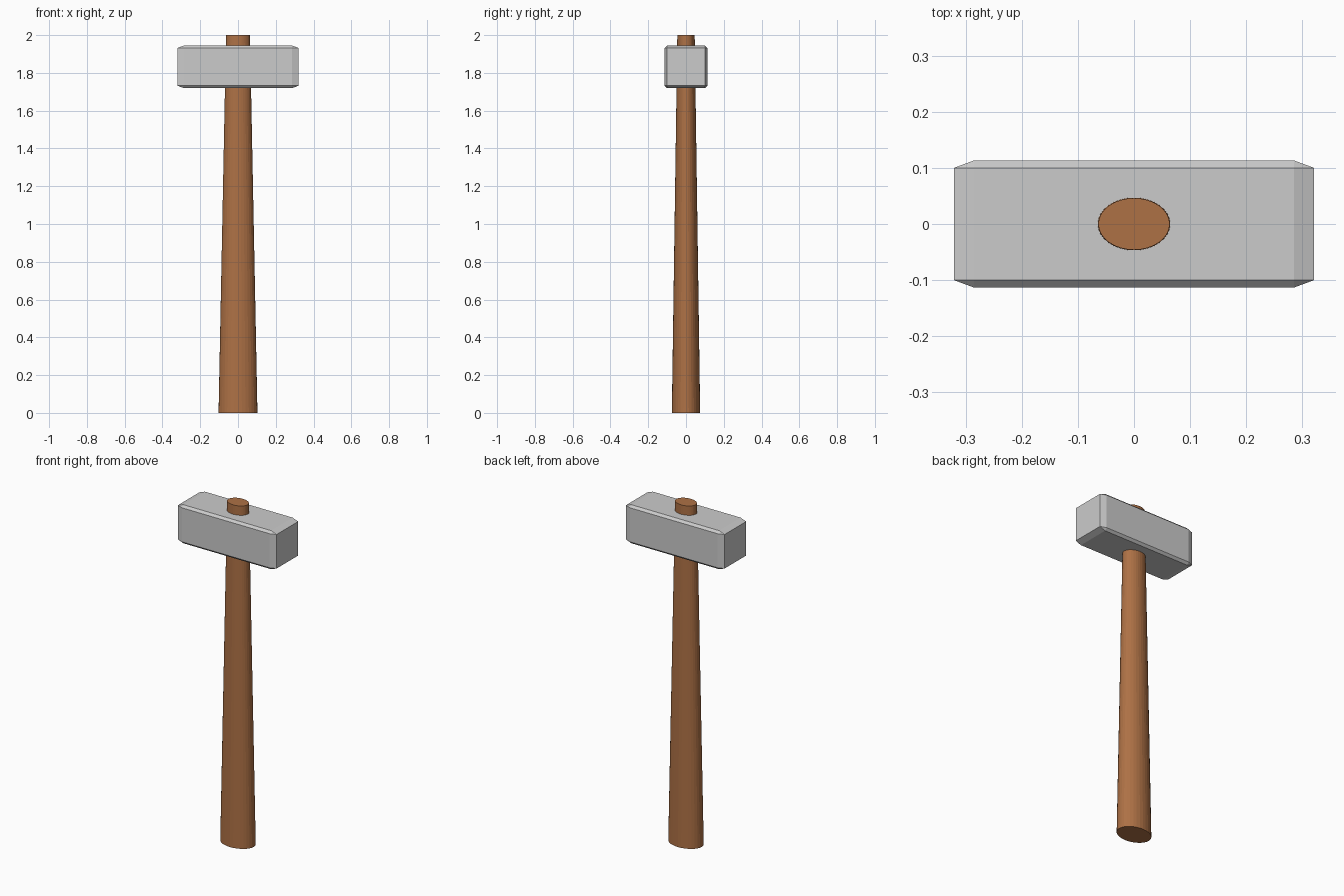
import bpy
import bmesh
from itertools import product
from mathutils import Matrix

if "Cube" in bpy.data.objects:
    bpy.data.objects.remove(bpy.data.objects["Cube"])


def make_object(name, bm):
    bmesh.ops.recalc_face_normals(bm, faces=bm.faces)
    mesh = bpy.data.meshes.new(name)
    bm.to_mesh(mesh)
    bm.free()
    obj = bpy.data.objects.new(name, mesh)
    bpy.context.collection.objects.link(obj)
    return obj


# Handle: tapered oval shaft passing right through the head
LENGTH, BOTTOM, TOP = 2.0, (0.103, 0.075), (0.0635, 0.046)
bm = bmesh.new()
bmesh.ops.create_cone(bm, cap_ends=True, segments=32, radius1=1, radius2=1,
                      depth=LENGTH,
                      matrix=Matrix.Translation((0, 0, LENGTH / 2)))
for v in bm.verts:
    rx, ry = TOP if v.co.z > LENGTH / 2 else BOTTOM
    v.co.x *= rx
    v.co.y *= ry
handle = make_object("handle", bm)
wood = bpy.data.materials.new("wood")
wood.diffuse_color = (0.42, 0.165, 0.06, 1)
wood.use_nodes = True
wood.node_tree.nodes["Principled BSDF"].inputs["Base Color"].default_value = wood.diffuse_color
handle.data.materials.append(wood)

# Head: square block with chamfered long edges and tapered striking ends
HALF_LENGTH, SHOULDER = 0.321, 0.285
OUTER, FLAT = 0.1133, 0.1
bm = bmesh.new()
for sx, sy, sz in product((-1, 1), repeat=3):
    for x, y, z in ((HALF_LENGTH, FLAT, FLAT),
                    (SHOULDER, OUTER, FLAT),
                    (SHOULDER, FLAT, OUTER)):
        bm.verts.new((sx * x, sy * y, sz * z))
bmesh.ops.convex_hull(bm, input=bm.verts)
bmesh.ops.dissolve_limit(bm, angle_limit=0.02, verts=bm.verts, edges=bm.edges)
head = make_object("head", bm)
head.location.z = 1.832
